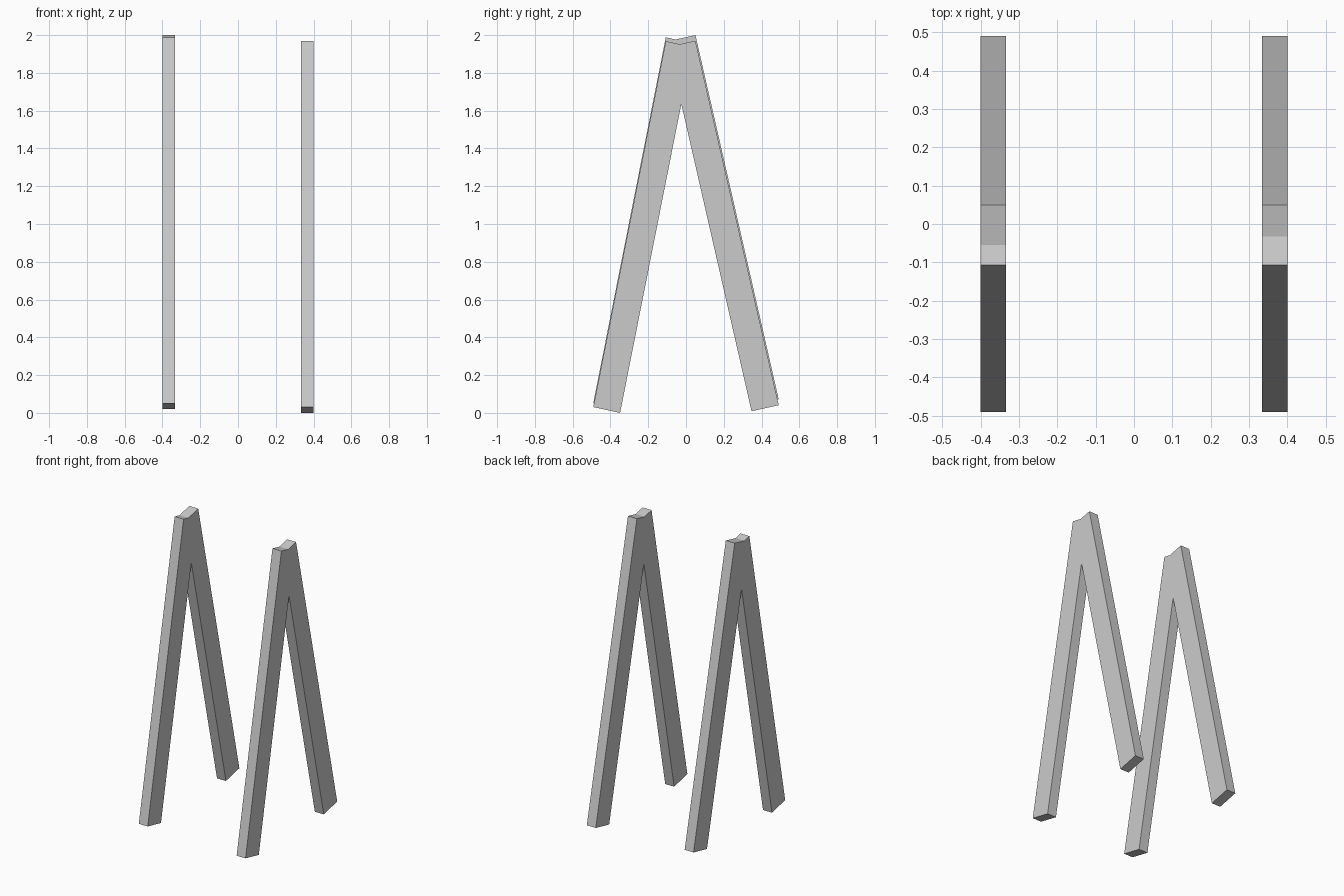
import bpy, bmesh
from mathutils import Vector
from mathutils.geometry import intersect_line_line_2d as cross

if "Cube" in bpy.data.objects:
    bpy.data.objects.remove(bpy.data.objects["Cube"])

THICK = 0.067


def leg(outer_foot, outer_top, inner_foot, lift):
    """Side outline of one square-ended board, raised by lift."""
    up = Vector((0, lift))
    a, b, c = (Vector(p) + up for p in (outer_foot, outer_top, inner_foot))
    return a, b, c, b + c - a  # outer foot, outer top, inner foot, inner top


def a_frame(name, x, front_lift, back_lift):
    f = leg((-0.491, 0.035), (-0.107, 1.972), (-0.349, 0.004), front_lift)
    b = leg((0.491, 0.041), (0.050, 1.970), (0.347, 0.009), back_lift)
    crotch = cross(f[2], f[3], b[2], b[3])
    notch = cross(f[1], f[3], b[1], b[3])
    outline = [f[0], f[2], crotch, b[2], b[0], b[1], notch, f[1]]

    # extrude the joined outline across x
    bm = bmesh.new()
    face = bm.faces.new([bm.verts.new((x - THICK / 2, p.x, p.y)) for p in outline])
    ext = bmesh.ops.extrude_face_region(bm, geom=[face], use_keep_orig=True)
    moved = [v for v in ext["geom"] if isinstance(v, bmesh.types.BMVert)]
    bmesh.ops.translate(bm, verts=moved, vec=(THICK, 0, 0))
    bmesh.ops.recalc_face_normals(bm, faces=bm.faces)
    mesh = bpy.data.meshes.new(name)
    bm.to_mesh(mesh)
    bm.free()
    bpy.context.collection.objects.link(bpy.data.objects.new(name, mesh))


# two leg frames, the left one standing slightly higher
a_frame("right_leg_frame", 0.367, -0.004, 0.0)
a_frame("left_leg_frame", -0.367, 0.016, 0.030)
